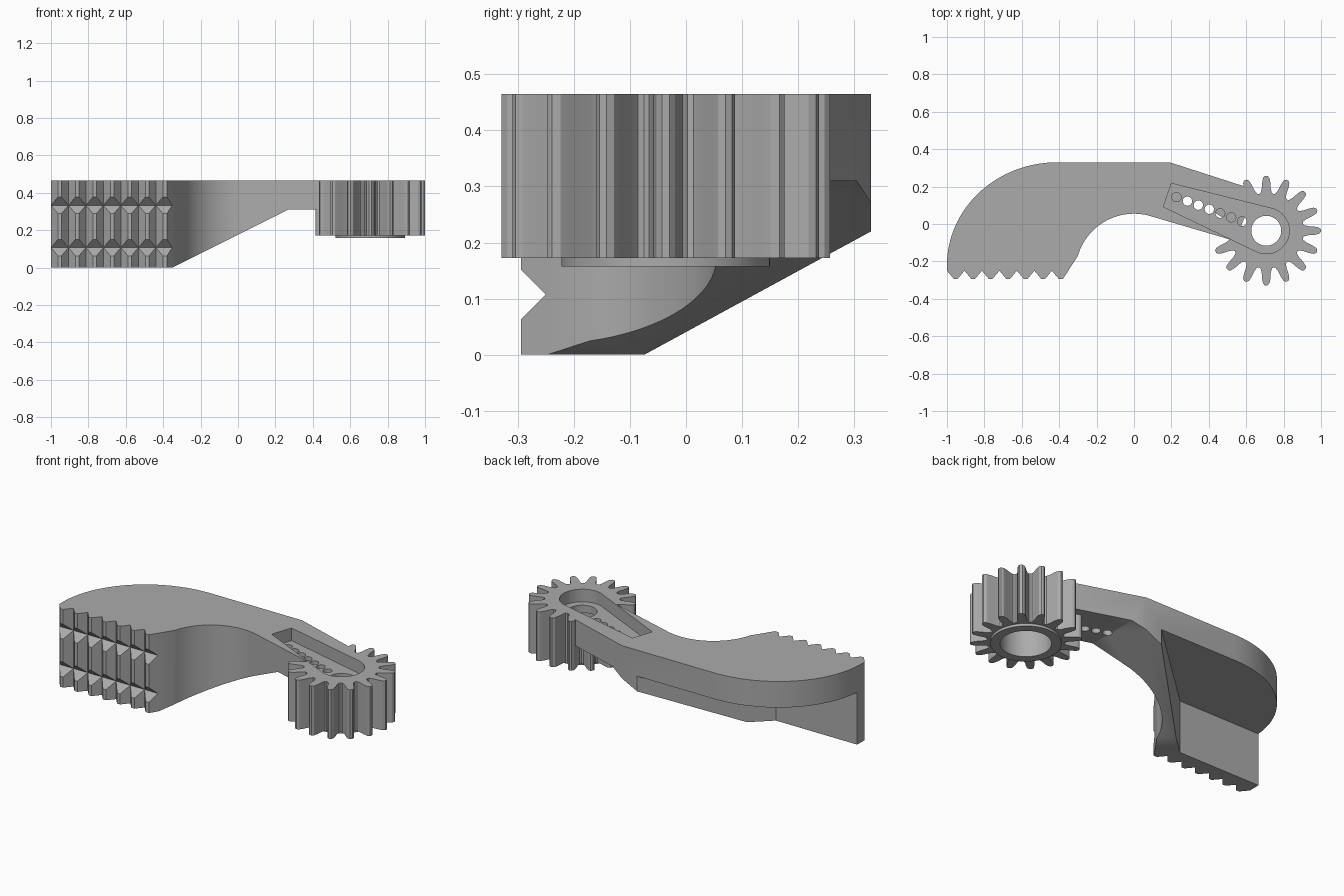
import bpy, bmesh
from math import cos, sin, radians

cube = bpy.data.objects.get("Cube")
if cube:
    bpy.data.objects.remove(cube, do_unlink=True)

grey = bpy.data.materials.new("plain grey")
grey.use_nodes = True
grey.diffuse_color = (0.41, 0.41, 0.41, 1)
grey.node_tree.nodes["Principled BSDF"].inputs["Base Color"].default_value = (0.41, 0.41, 0.41, 1)

TOP = 0.465      # upper face of arm and gear
UNDER = 0.31     # underside of the thin arm
GX, GY = 0.707, -0.036


def prism(name, pts, lo, hi, axis="z"):
    """Extrude a closed 2D profile along an axis."""
    place = {"x": lambda u, v, w: (w, u, v),
             "y": lambda u, v, w: (u, w, v),
             "z": lambda u, v, w: (u, v, w)}[axis]
    bm = bmesh.new()
    face = bm.faces.new([bm.verts.new(place(u, v, lo)) for u, v in pts])
    ext = bmesh.ops.extrude_face_region(bm, geom=[face])
    shift = place(0, 0, hi - lo)
    bmesh.ops.translate(bm, vec=shift, verts=[g for g in ext["geom"] if isinstance(g, bmesh.types.BMVert)])
    bmesh.ops.recalc_face_normals(bm, faces=bm.faces)
    mesh = bpy.data.meshes.new(name)
    bm.to_mesh(mesh)
    bm.free()
    mesh.materials.append(grey)
    obj = bpy.data.objects.new(name, mesh)
    bpy.context.collection.objects.link(obj)
    return obj


def arc(cx, cy, rx, ry, start, end, n):
    steps = [radians(start + (end - start) * i / n) for i in range(n + 1)]
    return [(cx + rx * cos(a), cy + ry * sin(a)) for a in steps]


def circle(cx, cy, r, n=48):
    return arc(cx, cy, r, r, 0, 360, n)[:-1]


def combine(obj, other, operation="DIFFERENCE"):
    """Apply a boolean and discard the helper."""
    mod = obj.modifiers.new("boolean", "BOOLEAN")
    mod.operation = operation
    mod.solver = "EXACT"
    mod.object = other
    bpy.context.view_layer.objects.active = obj
    bpy.ops.object.modifier_apply(modifier=mod.name)
    bpy.data.objects.remove(other, do_unlink=True)


def smooth(obj):
    bpy.ops.object.select_all(action="DESELECT")
    obj.select_set(True)
    bpy.context.view_layer.objects.active = obj
    bpy.ops.object.shade_smooth_by_angle(angle=radians(28))


# Jaw and arm outline, with upright notches along the gripping edge
pitch, half, front, valley = 0.0935, 0.037, -0.294, -0.25
outline = [(-1, valley), (-1 + half, front)]
for i in range(1, 7):
    x = -1 + i * pitch
    outline += [(x - half, front), (x, valley), (x + half, front)]
outline += [(-0.38, front)]
outline += arc(0, -0.2575, 0.3125, 0.3125, 164, 73, 24)
outline += [(0.52, -0.085), (0.66, 0.02), (0.64, 0.185), (0.19, 0.33)]
outline += arc(-0.41, -0.22, 0.59, 0.55, 90, 180, 32)
jaw = prism("gripper_jaw", outline, 0, TOP)

# Level grooves across the gripping edge
for z in (0.107, 0.333):
    d = 0.044
    combine(jaw, prism("groove", [(front - d, z), (front, z - d), (front + d, z), (front, z + d)],
                       -1.1, -0.2, "x"))

# Sloping underside of the arm, and the hollow behind the jaw
combine(jaw, prism("slope", [(-0.55, -0.1), (0.27, UNDER), (1.2, UNDER), (1.2, -0.1)], -1, 1, "y"))
combine(jaw, prism("hollow", [(-1.2, -0.18), (-0.465, -0.18), (0.09, 0.33), (0.2, 0.43), (-1.2, 0.43)],
                   -0.1, UNDER))

# Spur gear
flank = [(-11.25, 0.2), (-8.5, 0.204), (-6.2, 0.225), (-4.9, 0.258), (-3.4, 0.283), (-1.3, 0.293)]
tooth = flank + [(-a, r) for a, r in reversed(flank[1:])]
gear = []
for i in range(16):
    for a, r in tooth:
        t = radians(a + i * 22.5)
        gear.append((GX + r * cos(t), GY + r * sin(t)))
combine(jaw, prism("gear", gear, 0.172, TOP), "UNION")

# Tapered slot, its row of holes, and the stepped gear bore
slot = [(0.2, 0.217), (0.157, 0.092)] + arc(GX, GY, 0.123, 0.123, -114, 76, 32)
combine(jaw, prism("slot", slot, 0.39, 0.6))
combine(jaw, prism("bore", circle(GX, GY, 0.08), 0.1, 0.6))
combine(jaw, prism("counterbore", circle(GX, GY, 0.135), 0.1, 0.345))
for i in range(7):
    combine(jaw, prism("hole", circle(0.227 + i * 0.0585, 0.144 - i * 0.0217, 0.025, 20), 0.305, 0.6))
smooth(jaw)

# Raised ring beneath the gear
collar = prism("bearing_collar", circle(GX, GY, 0.186), 0.157, 0.173)
combine(collar, prism("collar_hole", circle(GX, GY, 0.135), 0.1, 0.3))
smooth(collar)
